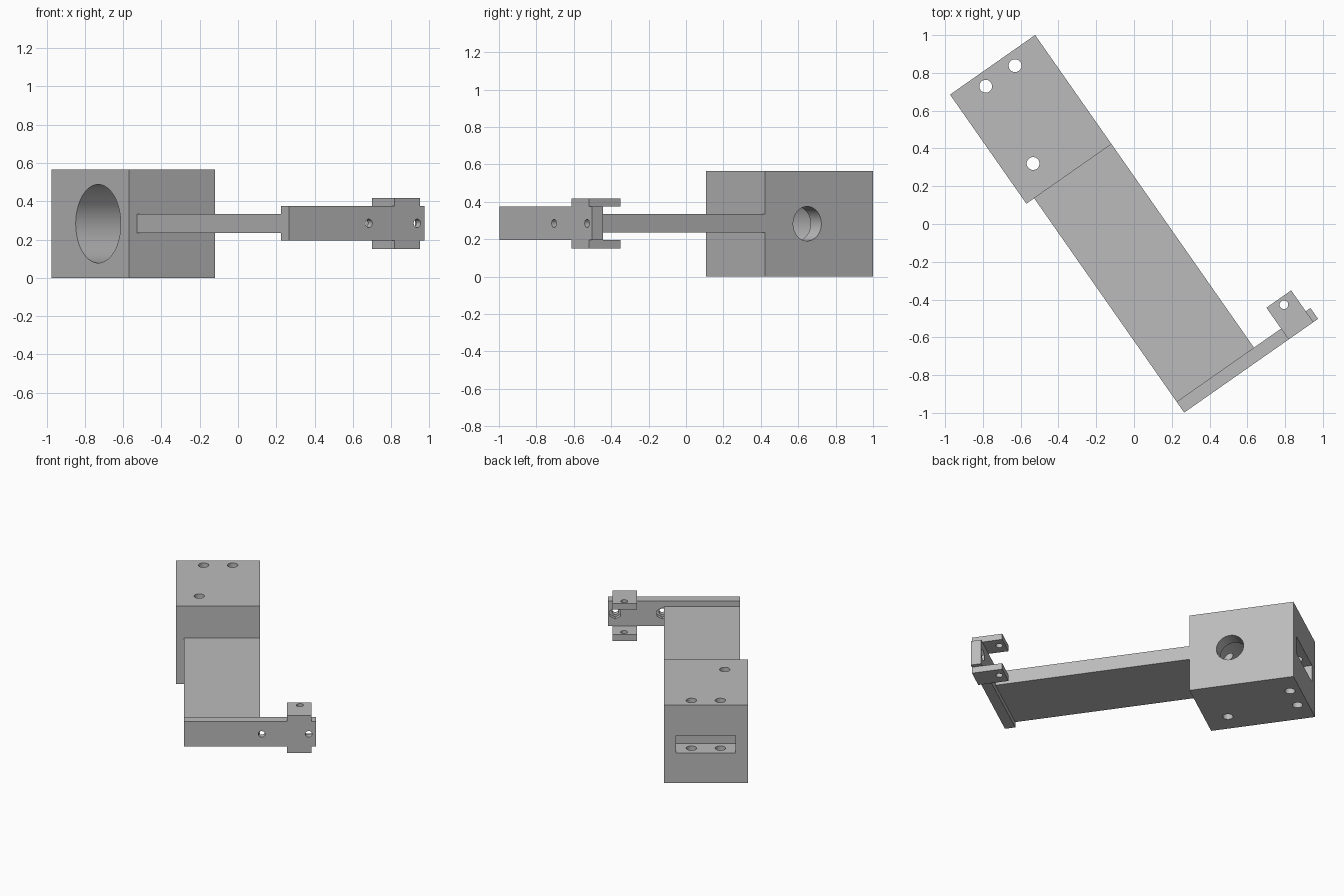
import bpy
import bmesh
from math import radians
from mathutils import Matrix, Vector

old = bpy.data.objects.get("Cube")
if old:
    bpy.data.objects.remove(old, do_unlink=True)

# Single painted grey
grey = bpy.data.materials.new("plain_grey")
grey.use_nodes = True
COLOUR = (0.5, 0.5, 0.5, 1)
grey.diffuse_color = COLOUR
grey.node_tree.nodes["Principled BSDF"].inputs["Base Color"].default_value = COLOUR

# Whole bracket is laid out along its own axes, then turned about z
PLACE = Matrix.Translation((-0.974, 0.685, 0)) @ Matrix.Rotation(radians(-55), 4, 'Z')


def add_object(name, bm):
    mesh = bpy.data.meshes.new(name)
    bm.to_mesh(mesh)
    bm.free()
    mesh.materials.append(grey)
    obj = bpy.data.objects.new(name, mesh)
    bpy.context.collection.objects.link(obj)
    obj.matrix_world = PLACE
    return obj


def box(name, low, high):
    low, high = Vector(low), Vector(high)
    bm = bmesh.new()
    bmesh.ops.create_cube(bm, size=1, matrix=Matrix.Translation((low + high) / 2)
                          @ Matrix.Diagonal((high - low).to_4d()))
    return add_object(name, bm)


def rod(name, start, end, radius, sides=32):
    start, end = Vector(start), Vector(end)
    axis = end - start
    turn = axis.to_track_quat('Z', 'Y').to_matrix().to_4x4()
    bm = bmesh.new()
    bmesh.ops.create_cone(bm, cap_ends=True, segments=sides, radius1=radius, radius2=radius,
                          depth=axis.length, matrix=Matrix.Translation((start + end) / 2) @ turn)
    return add_object(name, bm)


def combine(target, tool, operation='DIFFERENCE'):
    mod = target.modifiers.new("combine", 'BOOLEAN')
    mod.operation, mod.solver, mod.object = operation, 'EXACT', tool
    bpy.ops.object.select_all(action='DESELECT')
    bpy.context.view_layer.objects.active = target
    target.select_set(True)
    bpy.ops.object.modifier_apply(modifier=mod.name)
    bpy.data.objects.remove(tool, do_unlink=True)


MID = 0.283

# Bearing block: stepped cross bore, end slot, three vertical screw holes
block = box("bearing_block", (0, 0, 0), (0.705, 0.55, 0.565))
combine(block, rod("bore_cutter", (0.425, -0.1, MID), (0.425, 0.45, MID), 0.205, 64))
combine(block, rod("shaft_cutter", (0.43, 0.4, MID), (0.43, 0.65, MID), 0.092, 48))
combine(block, box("slot_cutter", (-0.1, 0.08, 0.22), (0.14, 0.47, 0.345)))
for u, v in ((0.072, 0.18), (0.072, 0.37), (0.551, 0.151)):
    combine(block, rod("screw_cutter", (u, v, -0.1), (u, v, 0.7), 0.034))

# Flat arm
arm = box("arm", (0.705, 0.05, 0.235), (2.02, 0.55, 0.335))

# End plate with an open clip near its tip
plate = box("end_plate", (2.02, 0.05, 0.195), (2.09, 0.915, 0.375))
clip = box("clip", (1.885, 0.725, 0.15), (2.09, 0.885, 0.418))
combine(clip, box("clip_gap", (1.8, 0.6, 0.195), (2.02, 1, 0.375)))
combine(plate, clip, 'UNION')

# Pin hole through both clip lips, bolt holes with hexagonal nut pockets
combine(plate, rod("pin_cutter", (1.925, 0.81, 0), (1.925, 0.81, 0.6), 0.023))
for v in (0.56, 0.868):
    combine(plate, rod("bolt_cutter", (1.95, v, 0.285), (2.2, v, 0.285), 0.022))
    combine(plate, rod("nut_cutter", (1.97, v, 0.285), (2.05, v, 0.285), 0.04, 6))

# Smooth bores, crisp edges
bpy.ops.object.select_all(action='DESELECT')
for part in (block, arm, plate):
    part.select_set(True)
bpy.context.view_layer.objects.active = block
bpy.ops.object.shade_smooth_by_angle(angle=radians(30))
